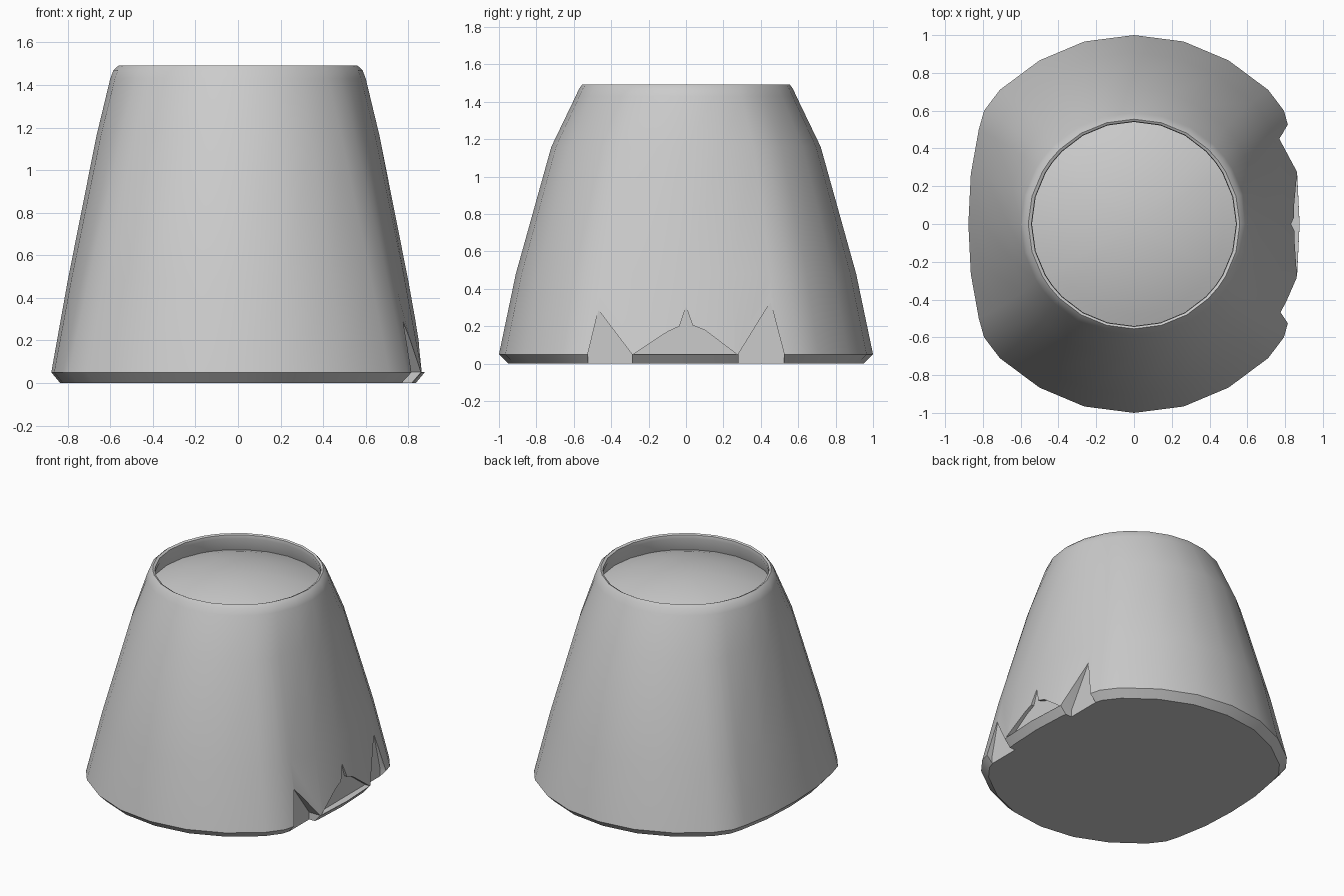
import bpy, bmesh, math

if "Cube" in bpy.data.objects:
    bpy.data.objects.remove(bpy.data.objects["Cube"])

# Quarter outline of the flattened hem, normalised to half-width and half-depth
QUARTER = [(1, 0), (.985, .265), (.937, .5), (.905, .6), (.81, .71),
           (.571, .866), (.3, .966), (0, 1)]
OUTLINE = (QUARTER + [(-x, y) for x, y in QUARTER[-2::-1]]
           + [(-x, -y) for x, y in QUARTER[1:]]
           + [(x, -y) for x, y in QUARTER[-2:0:-1]])

# Rings: half-width, half-depth, height, roundness (0 = hem outline, 1 = circle)
RINGS = [(.835, .95, 0, 0), (.877, 1, .05, 0), (.80, .91, .48, .25),
         (.665, .72, 1.16, .75), (.60, .59, 1.43, 1), (.585, .572, 1.47, 1),
         (.56, .555, 1.492, 1), (.543, .543, 1.485, 1), (.54, .54, 1.46, 1),
         (.57, .57, 1.365, 1)]
# Shallow dome inside the rim
RINGS += [(r, r, 1.475 - .11 * (r / .57) ** 2, 1) for r in (.48, .38, .27, .14)]


def make_object(name, bm):
    bmesh.ops.recalc_face_normals(bm, faces=bm.faces)
    mesh = bpy.data.meshes.new(name)
    bm.to_mesh(mesh)
    bm.free()
    obj = bpy.data.objects.new(name, mesh)
    bpy.context.collection.objects.link(obj)
    return obj


def ring_point(x, y, ring):
    hx, hy, z, k = ring
    a = math.atan2(y, math.copysign(math.sqrt(max(0, 1 - y * y)), x))
    return (hx * (x + (math.cos(a) - x) * k), hy * y, z)


# Tapered body with rim and inner dome
bm = bmesh.new()
loops = [[bm.verts.new(ring_point(x, y, r)) for x, y in OUTLINE] for r in RINGS]
n = len(OUTLINE)
for lo, hi in zip(loops, loops[1:]):
    for i in range(n):
        j = (i + 1) % n
        bm.faces.new((lo[i], lo[j], hi[j], hi[i]))
bm.faces.new(loops[0][::-1])
top = bm.verts.new((0, 0, 1.475))
for i in range(n):
    bm.faces.new((loops[-1][i], loops[-1][(i + 1) % n], top))
body = make_object("tapered_body", bm)


def tear(name, x_wall, points):
    """Cut a jagged notch, given in y and z, into the right side."""
    bm = bmesh.new()
    face = bm.faces.new([bm.verts.new((x_wall, y, z)) for y, z in points])
    ext = bmesh.ops.extrude_face_region(bm, geom=[face], use_keep_orig=True)
    verts = [v for v in ext["geom"] if isinstance(v, bmesh.types.BMVert)]
    bmesh.ops.translate(bm, vec=(.4, 0, 0), verts=verts)
    cutter = make_object(name, bm)
    cutter.hide_render = True
    mod = body.modifiers.new(name, "BOOLEAN")
    mod.operation, mod.solver, mod.object = "DIFFERENCE", "EXACT", cutter
    bpy.ops.object.modifier_apply(modifier=name)
    bpy.data.objects.remove(cutter)


bpy.context.view_layer.objects.active = body
body.select_set(True)

# Torn notches along the right hem
tear("front_tear", .772, [(-.525, -.1), (-.29, -.1), (-.29, .052), (-.468, .287), (-.525, .052)])
tear("back_tear", .768, [(.28, -.1), (.525, -.1), (.525, .052), (.452, .33), (.28, .052)])
tear("middle_tear", .826, [(-.28, .052), (.27, .052), (.1, .18), (.035, .205), (0, .305),
                           (-.035, .2), (-.1, .17)])

bpy.ops.object.shade_smooth_by_angle(angle=math.radians(32))
